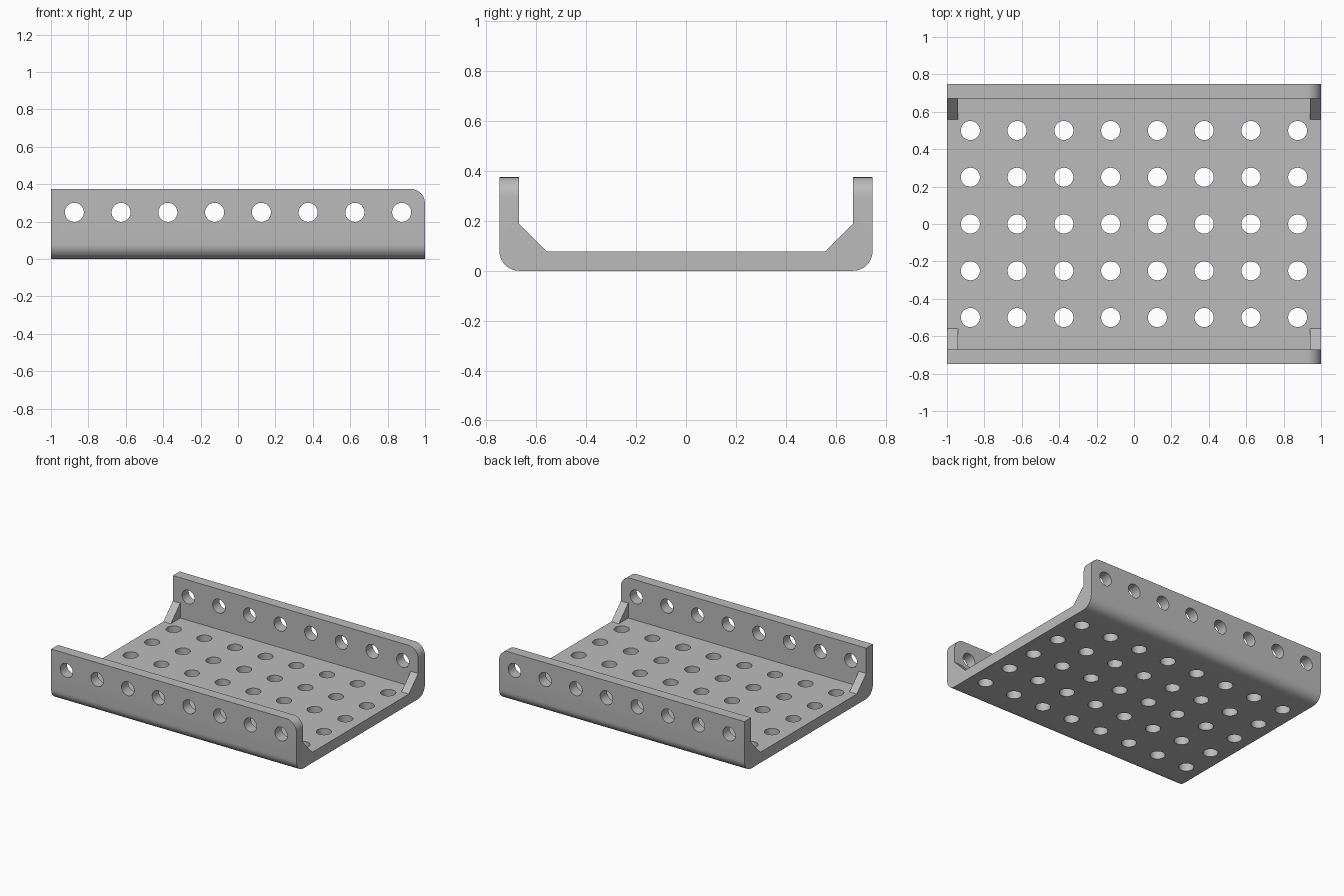
import bpy, bmesh, math
from mathutils import Matrix, Vector

if "Cube" in bpy.data.objects:
    bpy.data.objects.remove(bpy.data.objects["Cube"])

HALF_X, HALF_Y, HEIGHT, WALL = 1.0, 0.748, 0.375, 0.078
GUSSET, GUSSET_WIDTH = 0.11, 0.06
HOLE_RADIUS, PITCH = 0.051, 0.25

grey = bpy.data.materials.new("plain grey")
grey.use_nodes = True
colour = (0.5, 0.5, 0.5, 1)
grey.diffuse_color = colour
grey.node_tree.nodes["Principled BSDF"].inputs["Base Color"].default_value = colour


def extrude_profile(bm, points, x0, x1):
    """Prism along x from a (y, z) profile."""
    face = bm.faces.new([bm.verts.new((x0, y, z)) for y, z in points])
    ext = bmesh.ops.extrude_face_region(bm, geom=[face])
    moved = [v for v in ext["geom"] if isinstance(v, bmesh.types.BMVert)]
    bmesh.ops.translate(bm, verts=moved, vec=(x1 - x0, 0, 0))


def finish(bm, name):
    bmesh.ops.recalc_face_normals(bm, faces=bm.faces)
    mesh = bpy.data.meshes.new(name)
    bm.to_mesh(mesh)
    bm.free()
    mesh.materials.append(grey)
    obj = bpy.data.objects.new(name, mesh)
    bpy.context.collection.objects.link(obj)
    return obj


def combine(obj, helper, operation):
    helper.hide_render = True
    mod = obj.modifiers.new(operation.title(), "BOOLEAN")
    mod.object, mod.operation, mod.solver = helper, operation, "EXACT"
    bpy.context.view_layer.objects.active = obj
    bpy.ops.object.modifier_apply(modifier=mod.name)
    bpy.data.objects.remove(helper)


# Channel: U profile with rounded outer bottom edges and rounded wall ends
inner = HALF_Y - WALL
half = [(HALF_Y, 0), (HALF_Y, HEIGHT), (inner, HEIGHT), (inner, WALL)]
bm = bmesh.new()
extrude_profile(bm, half + [(-y, z) for y, z in reversed(half)], -HALF_X, HALF_X)


def is_rounded(edge):
    a, b = (v.co for v in edge.verts)
    along_x = abs(a.x - b.x) > 1
    if along_x:
        return a.z < 0.01 and abs(a.y) > inner
    return min(a.x, b.x) > 0.99 and min(a.z, b.z) > HEIGHT - 0.01


bmesh.ops.bevel(bm, geom=[e for e in bm.edges if is_rounded(e)], offset=WALL,
                offset_type="OFFSET", segments=10, profile=0.5, affect="EDGES")
channel = finish(bm, "channel")

# Corner gussets at both ends of both walls
bm = bmesh.new()
sunk = 0.03
for side in (-1, 1):
    wedge = [(inner - GUSSET, WALL), (inner, WALL + GUSSET), (inner + sunk, WALL + GUSSET),
             (inner + sunk, WALL - sunk), (inner - GUSSET, WALL - sunk)]
    for x0 in (-HALF_X, HALF_X - GUSSET_WIDTH):
        extrude_profile(bm, [(side * y, z) for y, z in wedge], x0, x0 + GUSSET_WIDTH)
combine(channel, finish(bm, "gussets"), "UNION")

# Holes: a grid through the floor and a row through each wall
bm = bmesh.new()


def drill(centre, depth, turn=Matrix()):
    bmesh.ops.create_cone(bm, cap_ends=True, segments=32, radius1=HOLE_RADIUS,
                          radius2=HOLE_RADIUS, depth=depth,
                          matrix=Matrix.Translation(Vector(centre)) @ turn)


sideways = Matrix.Rotation(math.pi / 2, 4, "X")
for column in range(8):
    x = (column - 3.5) * PITCH
    for row in range(-2, 3):
        drill((x, row * PITCH, WALL / 2), WALL * 2)
    for side in (-1, 1):
        drill((x, side * (HALF_Y - WALL / 2), PITCH), WALL * 2, sideways)
combine(channel, finish(bm, "hole_cutters"), "DIFFERENCE")

# Smooth shading on curved surfaces only
bpy.ops.object.select_all(action="DESELECT")
channel.select_set(True)
bpy.context.view_layer.objects.active = channel
bpy.ops.object.shade_smooth_by_angle(angle=math.radians(30))
